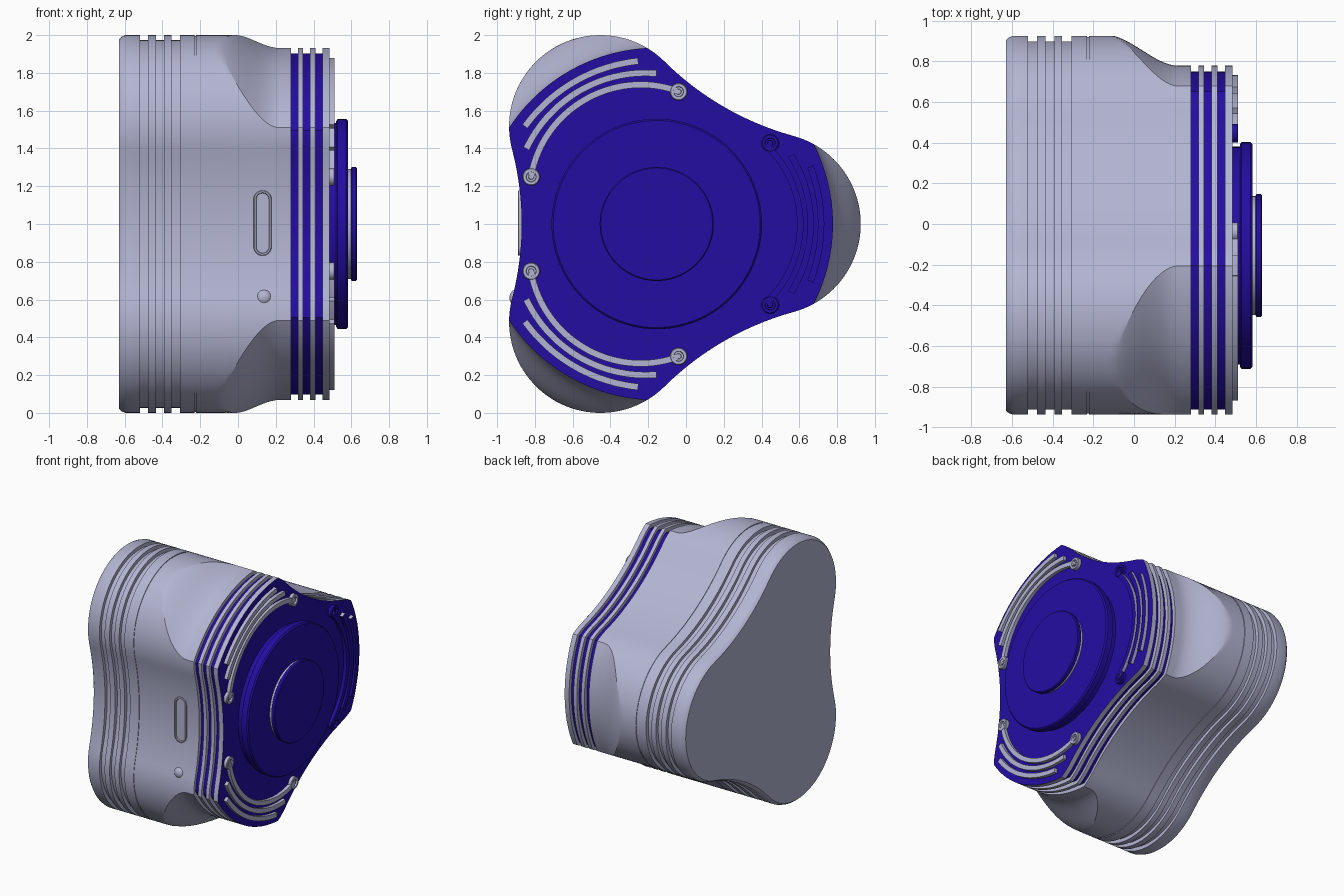
import bpy, bmesh, math
from mathutils import Vector

if "Cube" in bpy.data.objects:
    bpy.data.objects.remove(bpy.data.objects["Cube"])

CY, CZ = -0.155, 1.0              # axis of the three-lobed body (runs along x)
LD, LR = 0.597, 0.483             # lobe centre distance and radius
WAIST = 0.715
# radius of the concave arc tangent to two neighbouring lobes
a, b = LD * 0.5, LD * math.sin(math.pi / 3)
CR = ((WAIST - a) ** 2 + b * b - LR * LR) / (2 * (LR - (WAIST - a)))
CD = CR + WAIST
cc = Vector((CD * 0.5, CD * math.sin(math.pi / 3)))
tp = Vector((LD, 0)) + (cc - Vector((LD, 0))).normalized() * LR
PHI_T = math.atan2(tp.y, tp.x)
S60 = math.pi / 3


def material(name, col):
    m = bpy.data.materials.new(name)
    m.diffuse_color = (*col, 1)
    m.use_nodes = True
    m.node_tree.nodes["Principled BSDF"].inputs["Base Color"].default_value = m.diffuse_color
    return m


GREY = material("lavender grey", (0.45, 0.46, 0.64))
BLUE = material("deep blue", (0.017, 0.004, 0.36))


def finish(bm, name, mats, angle=30):
    bmesh.ops.recalc_face_normals(bm, faces=bm.faces)
    me = bpy.data.meshes.new(name)
    bm.to_mesh(me)
    bm.free()
    for m in mats:
        me.materials.append(m)
    ob = bpy.data.objects.new(name, me)
    bpy.context.collection.objects.link(ob)
    bpy.ops.object.select_all(action='DESELECT')
    ob.select_set(True)
    bpy.context.view_layer.objects.active = ob
    bpy.ops.object.shade_smooth_by_angle(angle=math.radians(angle))
    return ob


def outline(p):
    if p < PHI_T:
        return LD * math.cos(p) + math.sqrt(LR ** 2 - (LD * math.sin(p)) ** 2)
    q = S60 - p
    return CD * math.cos(q) - math.sqrt(CR ** 2 - (CD * math.sin(q)) ** 2)


def cap(x):
    t = min(max((x + 0.14) / 0.36, 0), 1)
    return 1.085 - 0.152 * t * t * (3 - 2 * t)


def polar(x, r, t):
    return (x, CY + r * math.cos(t), CZ + r * math.sin(t))


def section(x, inset):
    """Lobed ring at x, with samples gathered on the crease of the cut lobe."""
    lo, hi = 0.12, PHI_T
    for _ in range(30):
        mid = (lo + hi) / 2
        lo, hi = (mid, hi) if outline(mid) > cap(x) else (lo, mid)
    n, m = 16, 24
    half = [lo * i / n for i in range(n)] + [lo + (S60 - lo) * i / m for i in range(m)]
    angs = half + [S60] + [-p for p in half[:0:-1]]
    # order: 0..60, then the mirrored half leading into the next lobe
    out = []
    for k in range(3):
        for i, p in enumerate(angs):
            t = p if i <= len(half) else p + 2 * S60
            out.append(polar(x, min(outline(abs(p)), cap(x)) - inset, t + k * 2 * S60))
    return out


def loft(bm, rings, closed=True):
    rows = [[bm.verts.new(c) for c in r] for r in rings]
    faces = []
    for r0, r1 in zip(rows, rows[1:]):
        n = len(r0)
        faces.append([bm.faces.new((r0[i], r0[(i + 1) % n], r1[(i + 1) % n], r1[i])) for i in range(n)])
    if closed:
        faces.append([bm.faces.new(rows[0]), bm.faces.new(rows[-1])])
    return faces


# main body: grooves at the back, blended lobes, blue grooves and blue front face
stations = [(-0.63, 0.022), (-0.615, 0.008), (-0.595, 0)]
blue_steps = []


def groove(x0, x1, depth, blue=False):
    stations.extend([(x0, 0), (x0, depth)])
    if blue:
        blue_steps.append(len(stations) - 1)
    stations.extend([(x1, depth), (x1, 0)])


for x0, x1 in ((-0.52, -0.476), (-0.434, -0.392), (-0.353, -0.308)):
    groove(x0, x1, 0.028)
groove(-0.23, -0.222, 0.005)
stations += [(-0.14 + 0.36 * i / 16, 0) for i in range(17)]
for x0 in (0.28, 0.345, 0.41):
    groove(x0, x0 + 0.037, 0.028, True)
stations.append((0.485, 0))

bm = bmesh.new()
steps = loft(bm, [section(x, d) for x, d in stations])
for i in blue_steps:
    for f in steps[i]:
        f.material_index = 1
steps[-1][1].material_index = 1
finish(bm, "lobed_body", [GREY, BLUE])


def turned(name, profile, mat, cy=CY, cz=CZ, n=96):
    """Solid of revolution about x from (x, radius) pairs."""
    bm = bmesh.new()
    loft(bm, [[(x, cy + r * math.cos(6.283185 * i / n), cz + r * math.sin(6.283185 * i / n))
               for i in range(n)] for x, r in profile])
    return finish(bm, name, [mat])


# central stepped hub
turned("hub_neck", [(0.48, 0.535), (0.53, 0.535)], BLUE)
turned("hub_disc", [(0.52, 0.545), (0.528, 0.557), (0.572, 0.557), (0.582, 0.548)], BLUE)
turned("cap_neck", [(0.575, 0.292), (0.605, 0.292)], GREY)
turned("cap_disc", [(0.598, 0.295), (0.603, 0.302), (0.624, 0.302), (0.63, 0.296)], BLUE)

# raised arc ribs on each lobe: mid radius, end radius, half angle
RIBS = ((0.87, 0.868, 23.5), (0.815, 0.797, 30), (0.76, 0.712, 39))
for k in range(3):
    for j, (rm, re, half) in enumerate(RIBS):
        bm = bmesh.new()
        h = math.radians(half - (3 if k == 0 else 0))
        rings = []
        for i in range(41):
            u = i / 20 - 1
            r = rm - (rm - re) * u * u
            t = u * h + k * 2 * S60
            rings.append([polar(x, r + w, t) for x, w in
                          ((0.48, -0.017), (0.51, -0.017), (0.51, 0.017), (0.48, 0.017))])
        steps = loft(bm, rings)
        if k == 0:                # right lobe: blue tops and inner sides
            for st in steps[:-1]:
                st[0].material_index = st[1].material_index = 1
        finish(bm, f"rib_{k}_{j}", [GREY, BLUE])
    # screws at the ends of the inner rib
    r, ang = (0.738, 35.5) if k == 0 else (0.71, 39.4)
    for s in (-1, 1):
        t = math.radians(s * ang) + k * 2 * S60
        _, y, z = polar(0, r, t)
        m = BLUE if k == 0 else GREY
        turned(f"screw_{k}_{s}", [(0.48, 0.046), (0.508, 0.046), (0.512, 0.042), (0.512, 0.027),
                                  (0.498, 0.025), (0.498, 0.015), (0.508, 0.013)], m, y, z, 24)

# round button on the front side
bm = bmesh.new()
bmesh.ops.create_uvsphere(bm, u_segments=24, v_segments=12, radius=0.044)
for v in bm.verts:
    v.co = Vector((0.138, -0.897, 0.61)) + Vector((v.co.x, v.co.y * 0.85, v.co.z))
finish(bm, "side_button", [GREY])


# pill-shaped side slot: raised rim around a lower centre
def pill(y, r):
    pts = []
    for i in range(32):
        t = 2 * math.pi * (i + 0.5) / 32
        z = math.sin(t) * r
        pts.append((0.13 + math.cos(t) * r, y - 0.3 * (abs(z) + 0.125 - 0.125) ** 2,
                    1.005 + z + (0.125 if z > 0 else -0.125)))
    return pts


bm = bmesh.new()
loft(bm, [pill(-0.85, 0.048), pill(-0.886, 0.048), pill(-0.889, 0.044),
          pill(-0.889, 0.036), pill(-0.882, 0.033)])
finish(bm, "side_slot", [GREY])
